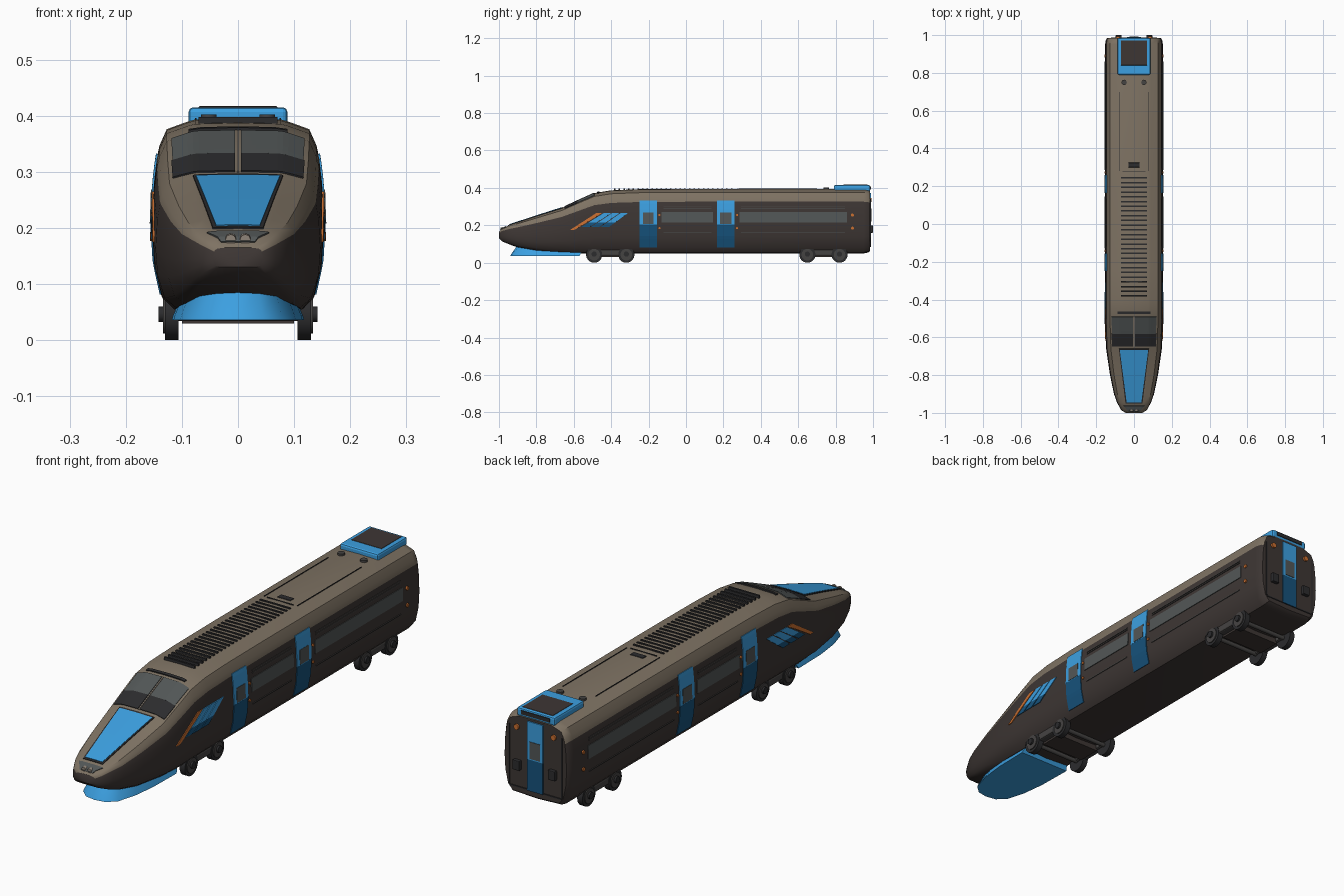
import bpy, bmesh, math
from mathutils import Matrix, Vector

if "Cube" in bpy.data.objects:
    bpy.data.objects.remove(bpy.data.objects["Cube"])


def mat(name, r, g, b):
    m = bpy.data.materials.new(name)
    m.diffuse_color = (r, g, b, 1)
    m.use_nodes = True
    m.node_tree.nodes["Principled BSDF"].inputs["Base Color"].default_value = m.diffuse_color
    return m


TAUPE = mat("roof taupe", 0.21, 0.17, 0.125)
DARK = mat("dark brown", 0.047, 0.037, 0.034)
BLUE = mat("bright blue", 0.045, 0.35, 0.75)
NAVY = mat("deep blue", 0.008, 0.085, 0.2)
GLASS = mat("grey glass", 0.085, 0.095, 0.095)
TRIM = mat("charcoal trim", 0.025, 0.025, 0.027)
GREY = mat("bogie grey", 0.06, 0.057, 0.055)
ORANGE = mat("orange", 0.6, 0.16, 0.03)
LAMP = mat("lamp beige", 0.27, 0.23, 0.19)

# hull stations: y, top z, bottom z, half width
STN = [(-1, .165, .13, .045), (-.985, .182, .115, .068), (-.945, .201, .098, .09),
       (-.9, .216, .082, .106), (-.8, .249, .063, .127), (-.665, .292, .054, .147),
       (-.57, .336, .05, .151), (-.49, .372, .05, .153), (-.4, .387, .05, .153),
       (-.25, .393, .05, .153), (0, .395, .05, .153), (.95, .395, .05, .153),
       (.975, .391, .055, .149), (.985, .383, .063, .142)]
# half cross-section, as fractions of half width and height; row 5 is the colour split
SEC = [(0, 1), (.5, .995), (.58, .985), (.83, .945), (.915, .86), (.945, .80), (.98, .667),
       (1, .45), (.975, .26), (.89, .087), (.75, .015), (0, 0)]
SPLIT = 5


def lerp(table, k):
    for a, b in zip(table, table[1:]):
        if a[0] <= k <= b[0]:
            t = (k - a[0]) / (b[0] - a[0])
            return [p + (q - p) * t for p, q in zip(a[1:], b[1:])]
    return table[0][1:] if k < table[0][0] else table[-1][1:]


def on_side(y, z):
    top, bot, w = lerp(STN, y)
    u = lerp([(v, u) for u, v in reversed(SEC)], (z - bot) / (top - bot))[0]
    return Vector((u * w, y, z))


def on_top(x, y):
    top, bot, w = lerp(STN, y)
    return Vector((x, y, bot + (top - bot) * lerp(SEC[:8], abs(x) / w)[0]))


def make(name, bm, mats, mirror=False, smooth=False):
    bmesh.ops.recalc_face_normals(bm, faces=bm.faces)
    me = bpy.data.meshes.new(name)
    bm.to_mesh(me)
    bm.free()
    ob = bpy.data.objects.new(name, me)
    bpy.context.collection.objects.link(ob)
    for m in mats if isinstance(mats, list) else [mats]:
        me.materials.append(m)
    if smooth:
        bpy.ops.object.select_all(action='DESELECT')
        ob.select_set(True)
        bpy.context.view_layer.objects.active = ob
        bpy.ops.object.shade_smooth_by_angle(angle=math.radians(35))
    if mirror:
        ob.modifiers.new("mirror", 'MIRROR')
    return ob


def plate(name, corners, m, proj, nu=8, nv=8, mirror=False, thick=.006):
    """thin plate that follows the hull between four corners"""
    a, b, c, d = [Vector(p) for p in corners]
    bm = bmesh.new()
    g = [[bm.verts.new(proj(*(a.lerp(b, i / nu).lerp(d.lerp(c, i / nu), j / nv))))
          for j in range(nv + 1)] for i in range(nu + 1)]
    for i in range(nu):
        for j in range(nv):
            bm.faces.new((g[i][j], g[i + 1][j], g[i + 1][j + 1], g[i][j + 1]))
    ob = make(name, bm, m)
    s = ob.modifiers.new("thickness", 'SOLIDIFY')
    s.thickness, s.offset = thick, 0
    if mirror:
        ob.modifiers.new("mirror", 'MIRROR')
    return ob


def side(name, y0, y1, z0, z1, m, thick=.006):
    return plate(name, [(y0, z0), (y1, z0), (y1, z1), (y0, z1)], m, on_side, 4, 8, True, thick)


def box(name, x, y, z, m, mirror=False, bevel=0):
    bm = bmesh.new()
    bmesh.ops.create_cube(bm, size=1)
    for v in bm.verts:
        v.co = [(r[0] + r[1]) / 2 + c * (r[1] - r[0]) for r, c in zip((x, y, z), v.co)]
    if bevel:
        bmesh.ops.bevel(bm, geom=bm.edges[:], offset=bevel, segments=2, affect='EDGES', profile=.5)
    return make(name, bm, m, mirror)


def disc(name, pos, r, depth, axis, m, mirror=True, r2=None, seg=24):
    bm = bmesh.new()
    rot = {'x': Matrix.Rotation(math.pi / 2, 4, 'Y'), 'y': Matrix.Rotation(math.pi / 2, 4, 'X'),
           'z': Matrix()}[axis]
    bmesh.ops.create_cone(bm, cap_ends=True, segments=seg, radius1=r, radius2=r2 or r,
                          depth=depth, matrix=Matrix.Translation(pos) @ rot)
    return make(name, bm, m, mirror, True)


# hull: loft of the stations, two colours split along one row
bm = bmesh.new()
prof = SEC + [(-u, v) for u, v in SEC[-2:0:-1]]
rings = [[bm.verts.new((u * w, y, b + (t - b) * v)) for u, v in prof] for y, t, b, w in STN]
n = len(prof)
for r0, r1 in zip(rings, rings[1:]):
    for i in range(n):
        f = bm.faces.new((r0[i], r0[(i + 1) % n], r1[(i + 1) % n], r1[i]))
        f.material_index = 0 if i < SPLIT or i >= n - SPLIT else 1
for r in (rings[0], rings[-1]):
    bm.faces.new(r).material_index = 1
make("train_hull", bm, [TAUPE, DARK], smooth=True)

# front plough, flaring out at the bottom
half = [(0, -.94), (.045, -.932), (.08, -.9), (.103, -.82), (.115, -.72), (.118, -.57)]
out = half + [(-x, y) for x, y in half[:0:-1]]
bm = bmesh.new()
lv = [[bm.verts.new((x * s, y + dy, z)) for x, y in out]
      for s, dy, z in ((1, 0, .036), (.98, .004, .044), (.82, .035, .088))]
for r0, r1 in zip(lv, lv[1:]):
    for i in range(len(out)):
        j = (i + 1) % len(out)
        bm.faces.new((r0[i], r0[j], r1[j], r1[i]))
bm.faces.new(lv[0])
bm.faces.new(lv[-1])
make("front_plough", bm, BLUE, smooth=True)

# bonnet panel with dark surround
plate("bonnet_surround", [(-.045, -.95), (.045, -.95), (.08, -.66), (-.08, -.66)], TRIM, on_top, 12, 14)
plate("bonnet_panel", [(-.039, -.943), (.039, -.943), (.075, -.667), (-.075, -.667)], BLUE, on_top, 12, 14, thick=.009)

# windscreen panes, pillar and brow
for nm, y0, y1, m in (("lower", -.648, -.58, TRIM), ("upper", -.58, -.49, GLASS)):
    plate("windscreen_" + nm, [(.005, y0), (.116, y0), (.118, y1), (.005, y1)], m, on_top, 12, 6, True)
plate("windscreen_pillar", [(-.002, -.65), (.002, -.65), (.002, -.49), (-.002, -.49)], LAMP, on_top, 2, 8)
plate("windscreen_brow", [(-.088, -.475), (.088, -.475), (.088, -.462), (-.088, -.462)], TRIM, on_top, 8, 2, thick=.009)

# headlamps and nose grille
plate("lamp_panel", [(-.03, -.992), (.03, -.992), (.055, -.962), (-.055, -.962)], GLASS, on_top, 10, 4)
disc("headlamp", (.013, -.987, .179), .011, .012, 'y', LAMP, r2=.009)
for i in range(3):
    z = .1 + i * .01
    y = -.945 - i * .018
    box("nose_grille", (-.034, .034), (y - .004, y + .02), (z, z + .004), TRIM)

# cab side stripes, sloping backwards
def stripe(name, b0, b1, t0, t1, z0, z1, m):
    mix = lambda a, b, z: a + (b - a) * (z - .175) / .09
    plate(name, [(mix(b0, t0, z0), z0), (mix(b1, t1, z0), z0), (mix(b1, t1, z1), z1),
                 (mix(b0, t0, z1), z1)], m, on_side, 3, 6, True)


stripe("orange_stripe", -.62, -.597, -.48, -.45, .175, .265, ORANGE)
for i in range(3):
    b, t = -.585 + i * .053, -.44 + i * .045
    stripe("cab_stripe_low", b, b + .045, t, t + .039, .19, .215, NAVY)
    stripe("cab_stripe_high", b, b + .045, t, t + .039, .215, .265, BLUE)

# side doors: bright upper, deep blue lower, small window, orange buttons
for y0, y1 in ((-.248, -.155), (.165, .26)):
    side("door_lower", y0, y1, .082, .205, NAVY)
    side("door_upper", y0, y1, .205, .332, BLUE)
    side("door_window", y0 + .018, y1 - .018, .208, .268, GLASS, .009)
    for z in (.185, .255):
        disc("door_button", on_side(y1 + .013, z), .006, .009, 'x', ORANGE, seg=12)
for z in (.185, .255):
    disc("tail_marker", on_side(.89, z), .008, .01, 'x', ORANGE, seg=12)

# side windows and trim lines
for y0, y1 in ((-.14, .155), (.275, .87)):
    side("side_window", y0 + .01, y1 - .01, .215, .27, GLASS)
    for z in (.297, .288, .16):
        side("side_trim", y0 + .02, y1 - .02, z, z + .004, GREY)

# roof slats, hatch lines, vent and knobs
sl = box("roof_slats", (-.07, .07), (-.385, -.377), (.386, .398), TRIM)
ar = sl.modifiers.new("array", 'ARRAY')
ar.count, ar.use_relative_offset, ar.use_constant_offset = 26, False, True
ar.constant_offset_displace = (0, .025, 0)
box("hatch_line_side", (.074, .077), (.28, .7), (.388, .396), TRIM, True)
box("hatch_line_end", (-.06, .06), (.275, .279), (.39, .397), TRIM)
box("roof_vent", (-.03, .03), (.3, .325), (.39, .398), TRIM, bevel=.003)
disc("roof_knob", (.052, .75, .397), .014, .01, 'z', GREY, seg=16)

# rear roof unit
box("roof_unit", (-.088, .088), (.79, .985), (.38, .415), BLUE, bevel=.008)
box("roof_unit_panel", (-.07, .07), (.84, .972), (.41, .417), DARK, bevel=.002)
box("roof_unit_grille", (-.065, .065), (.98, .988), (.392, .408), TRIM)

# rear end: frame, gangway door, lamps and buffers
box("rear_frame_side", (.118, .123), (.98, .988), (.09, .34), TRIM, True)
box("rear_frame_bottom", (-.118, .118), (.98, .988), (.085, .09), TRIM)
box("rear_door_lower", (-.036, .036), (.98, .99), (.085, .215), NAVY)
box("rear_door_upper", (-.036, .036), (.98, .99), (.215, .372), BLUE)
box("rear_door_window", (-.024, .024), (.98, .992), (.22, .29), GLASS)
disc("rear_lamp", (.085, .987, .335), .011, .012, 'y', ORANGE, seg=16)
box("rear_buffer", (.065, .097), (.98, 1), (.16, .2), TRIM, True, .003)

# bogies: wheels, axle boxes, frames and axles
for yc in (-.405, .735):
    box("bogie_frame", (.095, .128), (yc - .09, yc + .09), (.038, .07), GREY, True, .006)
    box("bogie_core", (-.1, .1), (yc - .05, yc + .05), (.03, .06), DARK)
    for y in (yc - .086, yc + .086):
        disc("wheel", (.118, y, .043), .043, .024, 'x', TRIM, seg=32)
        disc("wheel_rim", (.131, y, .043), .031, .006, 'x', GREY)
        disc("axle_box", (.135, y, .046), .014, .014, 'x', TRIM, seg=16)
        disc("axle", (0, y, .043), .009, .22, 'x', GREY, False, seg=12)
